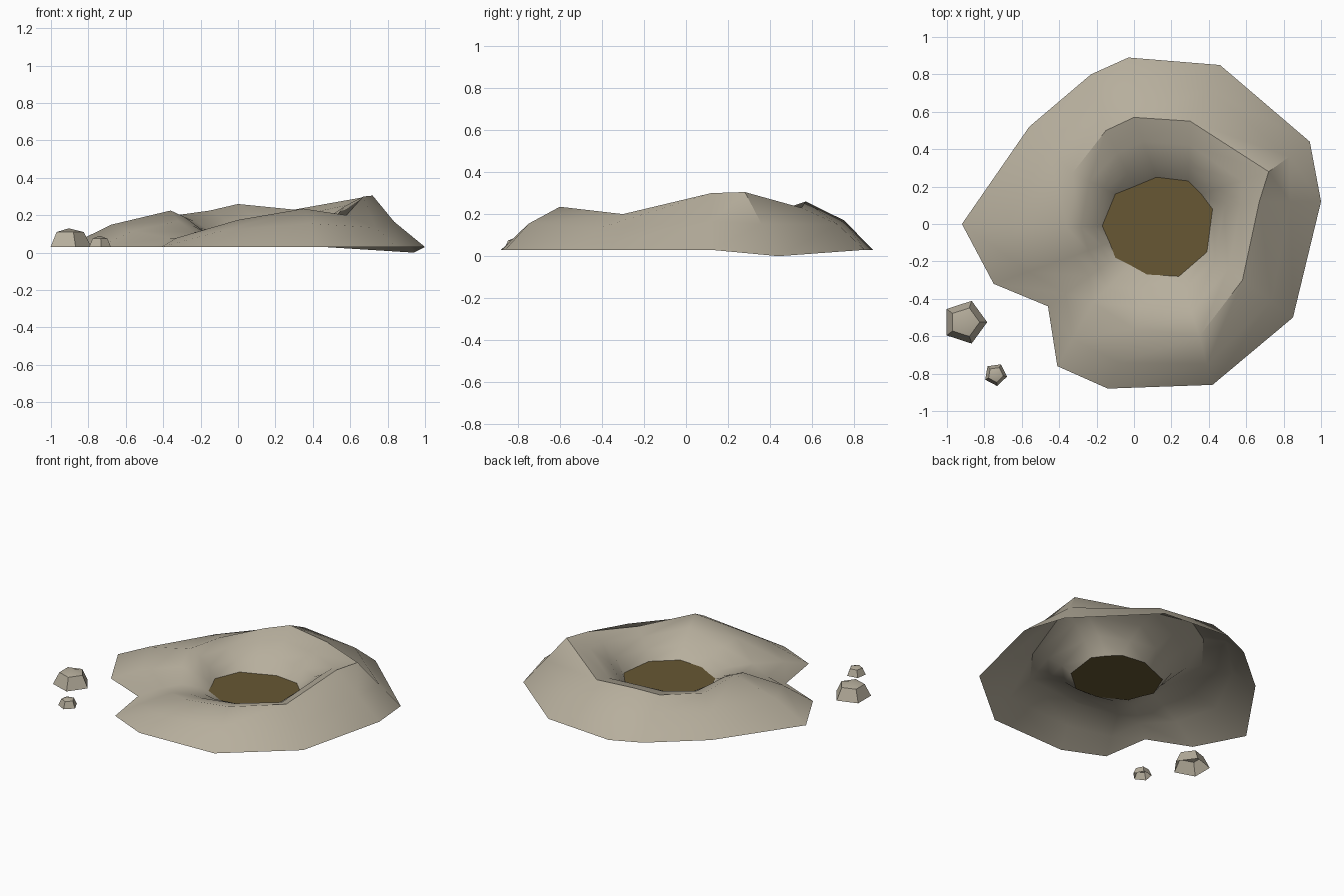
import bpy, bmesh
from math import cos, sin, pi, radians
from mathutils import Vector

cube = bpy.data.objects.get("Cube")
if cube:
    bpy.data.objects.remove(cube, do_unlink=True)

GROUND = 0.03
FLOOR = 0.065


def make_material(name, color):
    mat = bpy.data.materials.new(name)
    mat.use_nodes = True
    mat.diffuse_color = color
    shader = next(n for n in mat.node_tree.nodes if n.type == "BSDF_PRINCIPLED")
    shader.inputs["Base Color"].default_value = color
    shader.inputs["Roughness"].default_value = 0.9
    return mat


def finish(bm, name, mat, smooth_angle=None):
    """Turn a bmesh into a named, shaded object."""
    mesh = bpy.data.meshes.new(name)
    bm.to_mesh(mesh)
    bm.free()
    mesh.materials.append(mat)
    obj = bpy.data.objects.new(name, mesh)
    bpy.context.collection.objects.link(obj)
    if smooth_angle:
        bpy.ops.object.select_all(action="DESELECT")
        obj.select_set(True)
        bpy.context.view_layer.objects.active = obj
        bpy.ops.object.shade_smooth_by_angle(angle=radians(smooth_angle))
    return obj


def loft(bm, rings):
    """Bridge closed rings of points, each listed inside the one before."""
    loops = [[bm.verts.new(p) for p in ring] for ring in rings]
    for outer, inner in zip(loops, loops[1:]):
        for i in range(len(outer)):
            j = (i + 1) % len(outer)
            bm.faces.new((outer[j], outer[i], inner[i], inner[j]))
    return loops


def between(ring_a, ring_b, t, lift):
    """Ring part way from a to b, with its own share of the height."""
    ring = []
    for a, b in zip(ring_a, ring_b):
        p = a.lerp(b, t)
        p.z = a.z + (b.z - a.z) * lift
        ring.append(p)
    return ring


stone = make_material("Pale stone", (0.47, 0.425, 0.335, 1))
soil = make_material("Brown soil", (0.135, 0.095, 0.033, 1))

# Crater outlines, clockwise from the right-hand end of the broken lip
foot_xy = [(-.92, 0), (-.56, .52), (-.23, .8), (-.03, .89), (.46, .85),
           (.94, .44), (1, .12), (.85, -.5), (.42, -.86), (-.14, -.88),
           (-.41, -.76), (-.46, -.44), (-.75, -.32)]
crest_xyz = [(-.36, -.02, .225), (-.33, .27, .2), (-.15, .5, .225),
             (0, .57, .26), (.3, .55, .23), (.72, .28, .305),
             (.67, .12, .3), (.58, -.3, .2), (.35, -.6, .235),
             (0, -.56, .175), (-.22, -.42, .11), (-.24, -.28, .11),
             (-.32, -.17, .17)]
floor_xy = [(-.17, -.01), (-.1, .16), (0, .2), (.12, .25), (.29, .23),
            (.36, .16), (.42, .08), (.39, -.15), (.24, -.28), (.07, -.27),
            (-.02, -.22), (-.1, -.18), (-.13, -.1)]

foot = [Vector((x, y, GROUND)) for x, y in foot_xy]
foot[5].z = 0
crest = [Vector(p) for p in crest_xyz]
base = [Vector((x, y, FLOOR)) for x, y in floor_xy]

# Rounded outer slope; the steep left flank stays straight
slope = between(foot, crest, 0.43, 0.61)
for i in (5, 6):
    slope[i] = foot[i].lerp(crest[i], 0.5)
shoulder = between(crest, base, 0.4, 0.22)
wall = between(crest, base, 0.76, 0.58)

bm = bmesh.new()
loft(bm, [foot, slope, crest, shoulder, wall, base])
finish(bm, "crater_rim", stone, 38)

# Flat crater floor
bm = bmesh.new()
bm.faces.new([bm.verts.new(p) for p in reversed(base)])
finish(bm, "crater_floor", soil)


def rock(name, x, y, radius, top_radius, shoulder_z, peak_z, turn):
    """Open five-sided boulder with a slightly domed top."""
    def ring(r, z):
        angles = [radians(turn) - i * 2 * pi / 5 for i in range(5)]
        return [Vector((x + r * cos(a), y + r * sin(a), z)) for a in angles]

    bm = bmesh.new()
    top = loft(bm, [ring(radius, GROUND), ring(top_radius, shoulder_z)])[-1]
    peak = bm.verts.new((x, y, peak_z))
    for i in range(5):
        bm.faces.new((top[(i + 1) % 5], top[i], peak))
    finish(bm, name, stone, 35)


rock("large_rock", -.905, -.525, .12, .08, .11, .13, 0)
rock("small_rock", -.74, -.805, .062, .042, .075, .09, -10)
